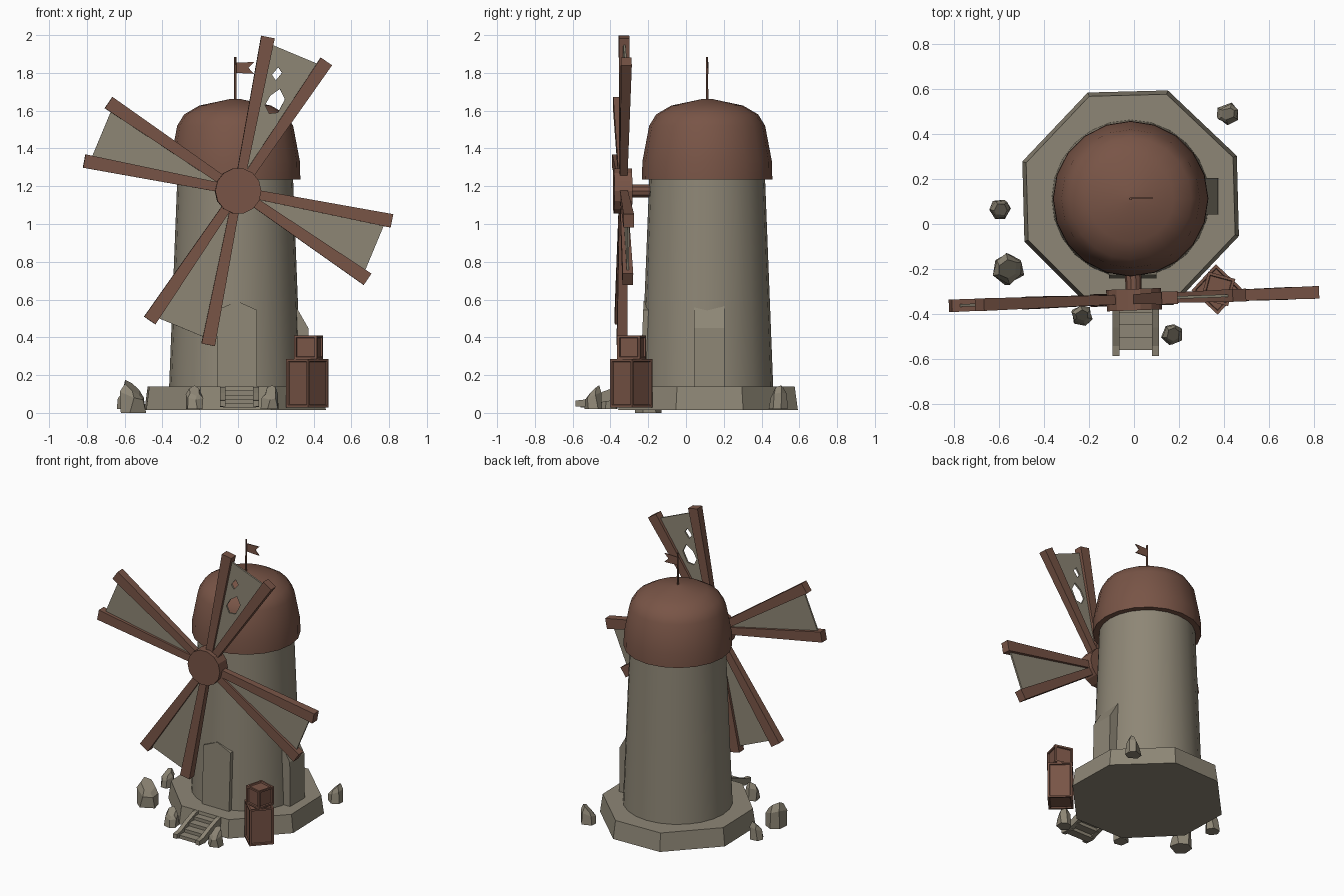
import bpy, bmesh, math, random
from math import sin, cos, radians, pi
from mathutils import Vector, Matrix

if "Cube" in bpy.data.objects:
    bpy.data.objects.remove(bpy.data.objects["Cube"], do_unlink=True)
random.seed(4)


def material(name, rgb):
    m = bpy.data.materials.new(name)
    m.use_nodes = True
    m.diffuse_color = (*rgb, 1)
    m.node_tree.nodes["Principled BSDF"].inputs["Base Color"].default_value = (*rgb, 1)
    return m


STONE = material("weathered stone", (0.27, 0.24, 0.18))
WOOD = material("red brown wood", (0.19, 0.09, 0.062))


def finish(name, bm, mat, smooth=None):
    bmesh.ops.recalc_face_normals(bm, faces=bm.faces)
    me = bpy.data.meshes.new(name)
    bm.to_mesh(me)
    bm.free()
    me.materials.append(mat)
    if smooth:
        me.shade_smooth()
        me.set_sharp_from_angle(angle=radians(smooth))
    ob = bpy.data.objects.new(name, me)
    bpy.context.collection.objects.link(ob)
    return ob


def loft(name, rings, mat, smooth=None):
    """Skin matching rings of points and cap both ends."""
    bm = bmesh.new()
    loops = [[bm.verts.new(p) for p in ring] for ring in rings]
    n = len(rings[0])
    for a, b in zip(loops, loops[1:]):
        for i in range(n):
            j = (i + 1) % n
            bm.faces.new((a[i], a[j], b[j], b[i]))
    bm.faces.new(loops[0])
    bm.faces.new(loops[-1])
    return finish(name, bm, mat, smooth)


def prism(name, pts, shift, mat):
    return loft(name, [pts, [Vector(p) + Vector(shift) for p in pts]], mat)


def turned(name, profile, centre, sides, mat, smooth=None):
    cx, cy = centre
    rings = [[(cx + r * cos(2 * pi * i / sides), cy + r * sin(2 * pi * i / sides), z)
              for i in range(sides)] for r, z in profile]
    return loft(name, rings, mat, smooth)


AXIS = (-0.015, 0.112)

# Stone plinth: slightly uneven octagon
angles = [radians(a) for a in (22, 71, 112, 161, 202, 248, 292, 341)]
loft("plinth", [[(AXIS[0] + r * cos(a), AXIS[1] + r * sin(a), z) for a in angles]
                for r, z in ((0.508, 0.015), (0.49, 0.14))], STONE)

# Tower, cap and flagpole
turned("tower", [(0.35, 0.13), (0.305, 1.28)], AXIS, 24, STONE, 40)
turned("cap_roof", [(0.345, 1.235), (0.343, 1.33), (0.307, 1.52), (0.27, 1.58),
                    (0.19, 1.627), (0.025, 1.662)], AXIS, 20, WOOD, 40)
turned("flagpole", [(0.007, 1.64), (0.006, 1.885)], AXIS, 6, WOOD)
flag = [(0, 1.855), (0.1, 1.857), (0.07, 1.827), (0.1, 1.795), (0, 1.8)]
prism("flag", [(AXIS[0] + x, AXIS[1], z) for x, z in flag], (0, 0.006, 0), WOOD)

# Pointed front door, leaning with the tower wall
door = [(-0.11, 0.13), (0.1, 0.13), (0.1, 0.545), (-0.005, 0.592), (-0.11, 0.545)]
prism("front_door", [(x, -0.243 + 0.04 * (z - 0.13), z) for x, z in door], (0, 0.1, 0), STONE)

# Sloped buttress on the left side
buttress = [(0.25, 0.13), (0.375, 0.13), (0.372, 0.45), (0.3, 0.575), (0.25, 0.575)]
prism("side_buttress", [(x, 0.042, z) for x, z in buttress], (0, 0.163, 0), STONE)

# Entrance stairs: arched rails and treads
rail = [(-0.29, 0.14), (-0.37, 0.138), (-0.46, 0.105), (-0.54, 0.07), (-0.585, 0.065),
        (-0.585, 0.035), (-0.52, 0.03), (-0.43, 0.06), (-0.29, 0.07)]
for side, x in (("right", -0.095), ("left", 0.08)):
    prism(f"stair_rail_{side}", [(x, y, z) for y, z in rail], (0.03, 0, 0), STONE)
for i in range(4):
    y, z = -0.335 - 0.055 * i, 0.118 - 0.022 * i
    prism(f"stair_tread_{i + 1}", [(-0.08, y, z), (-0.08, y - 0.058, z),
                                   (-0.08, y - 0.058, z - 0.024), (-0.08, y, z - 0.024)],
          (0.175, 0, 0), STONE)

# Rotor: hub, axle and four sails of paired spars, built upright then placed
PLACE = Matrix.Translation((0, -0.333, 1.175)) @ Matrix.Rotation(radians(2.1), 4, "Z")


def disc(r, y, sides):
    return [(r * cos(2 * pi * i / sides), y, r * sin(2 * pi * i / sides)) for i in range(sides)]


parts = [loft("rotor_hub", [disc(0.122, -0.05, 14), disc(0.122, 0.045, 14)], WOOD),
         loft("rotor_axle", [disc(0.036, 0.04, 10), disc(0.036, 0.2, 10)], WOOD)]


def spar(name, angle):
    d, w = Vector((cos(angle), 0, sin(angle))), Vector((-sin(angle), 0, cos(angle)))
    rings = []
    for r, half, depth in ((0.05, 0.024, 0.02), (0.83, 0.036, 0.028)):
        rings.append([d * r + w * half * a + Vector((0, depth * b, 0))
                      for a, b in ((-1, -1), (1, -1), (1, 1), (-1, 1))])
    return loft(name, rings, WOOD)


def sail(name, a, b, holes=()):
    bm = bmesh.new()
    outline = [(0.12 * cos((a + b) / 2), 0.12 * sin((a + b) / 2))]
    outline += [(0.8 * cos(t), 0.8 * sin(t)) for t in (a, b)]
    for loop in (outline, *holes):
        vs = [bm.verts.new((x, 0, z)) for x, z in loop]
        for i, v in enumerate(vs):
            bm.edges.new((v, vs[i - 1]))
    bmesh.ops.triangle_fill(bm, edges=bm.edges[:], use_beauty=True)
    ob = finish(name, bm, STONE)
    mod = ob.modifiers.new("thickness", "SOLIDIFY")
    mod.thickness, mod.offset = 0.012, 0
    return ob


tears = [[(0.18, 0.615), (0.213, 0.655), (0.233, 0.625), (0.2, 0.585)],
         [(0.172, 0.505), (0.222, 0.54), (0.248, 0.485), (0.212, 0.415),
          (0.165, 0.41), (0.143, 0.455)]]
for k, label in enumerate(("top", "right", "bottom", "left")):
    a, b = radians(55.7 + 90 * k), radians(79 + 90 * k)
    parts += [spar(f"{label}_spar_a", a), spar(f"{label}_spar_b", b),
              sail(f"{label}_sail", a, b, tears if k == 0 else ())]
for ob in parts:
    ob.matrix_world = PLACE


# Wooden crates with recessed panels
def crate(name, size, height, spot, turn):
    bm = bmesh.new()
    bmesh.ops.create_cube(bm, size=1)
    bmesh.ops.scale(bm, vec=(size, size, height), verts=bm.verts)
    bmesh.ops.inset_individual(bm, faces=bm.faces[:], thickness=0.017)
    panels = [f for f in bm.faces if all(len(e.link_faces) == 2 for e in f.edges)
              and f.calc_center_median().length > 0
              and all(abs(f.normal.dot(v.co - f.verts[0].co)) < 1e-4 for v in f.verts)
              and f.normal.cross(f.calc_center_median()).length < 1e-4]
    bmesh.ops.inset_individual(bm, faces=panels, thickness=0.004, depth=-0.009)
    ob = finish(name, bm, WOOD)
    ob.location, ob.rotation_euler.z = spot, radians(turn)


crate("large_crate", 0.158, 0.255, (0.367, -0.29, 0.157), 47)
crate("small_crate", 0.125, 0.126, (0.373, -0.288, 0.348), -15)


# Scattered rocks: uneven prisms with slanted tops
def rock(name, x, y, z, rx, ry, height, turn):
    lean = radians(turn)
    rings = []
    for level, scale in ((0, 1), (0.6, 0.9), (0.85, 0.6)):
        ring = []
        for i in range(6):
            a = lean + i * pi / 3 + random.uniform(-0.2, 0.2)
            s = scale * random.uniform(0.88, 1.08)
            tilt = 0.15 * cos(a - lean) if level else 0
            ring.append((x + rx * s * cos(a), y + ry * s * sin(a), z + height * (level + tilt / max(scale, 0.6))))
        rings.append(ring)
    loft(name, rings, STONE)


rock("rock_front_right", -0.56, -0.2, 0.0, 0.075, 0.075, 0.16, 150)
rock("rock_right", -0.592, 0.063, 0.02, 0.052, 0.048, 0.11, 60)
rock("rock_beside_stairs_right", -0.23, -0.405, 0.02, 0.052, 0.045, 0.115, 100)
rock("rock_beside_stairs_left", 0.172, -0.49, 0.02, 0.05, 0.05, 0.115, 80)
rock("rock_back_left", 0.418, 0.488, 0.02, 0.052, 0.05, 0.115, 20)
